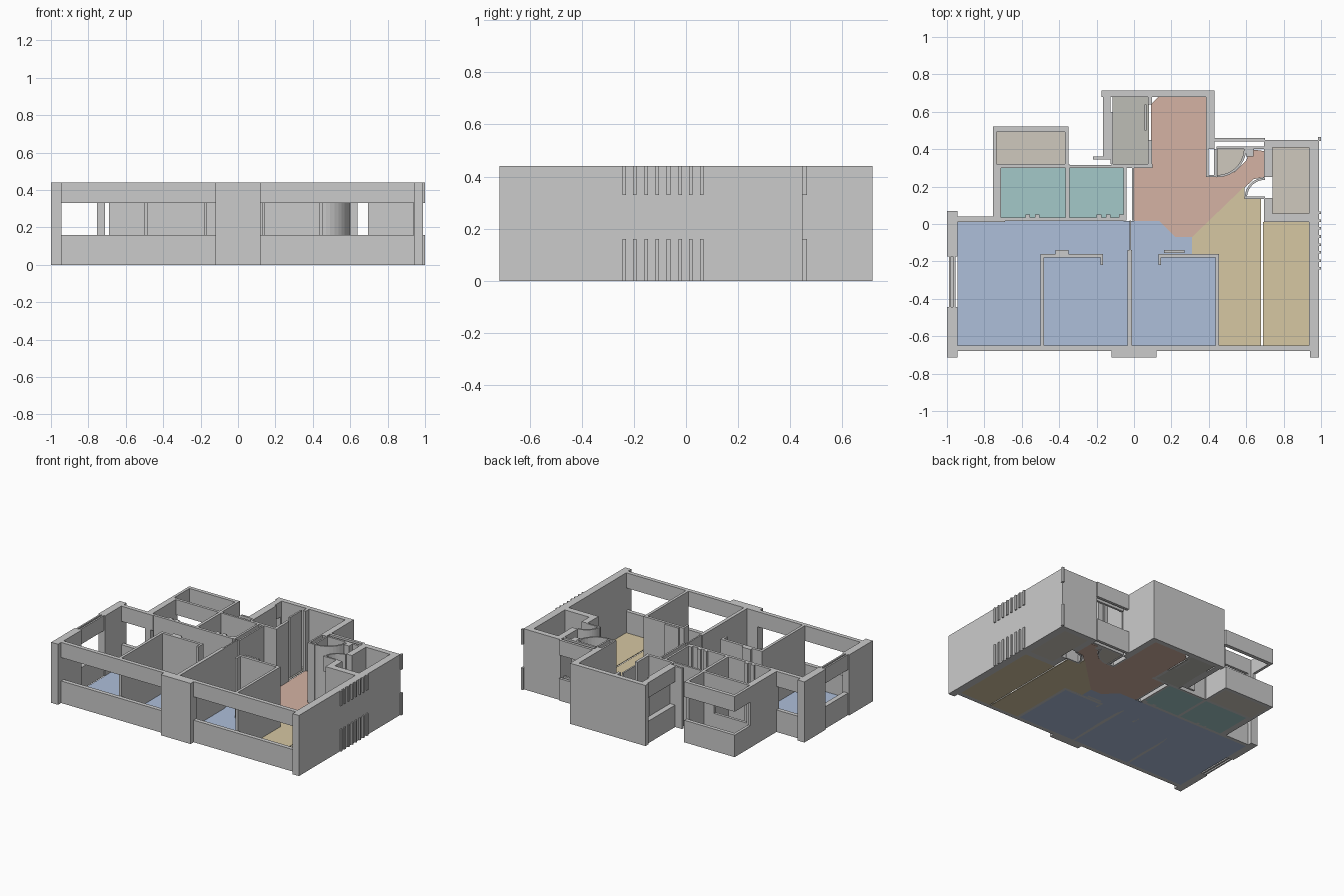
import bpy, bmesh, math

H, SILL, HEAD = 0.44, 0.16, 0.33
FULL = [(0, H)]
BAND = [(0, SILL), (HEAD, H)]      # wall below and above a window strip


def prism(bm, pts, z0, z1):
    """Vertical prism from a plan outline."""
    face = bm.faces.new([bm.verts.new((x, y, z0)) for x, y in pts])
    up = bmesh.ops.extrude_face_region(bm, geom=[face])["geom"]
    for v in up:
        if isinstance(v, bmesh.types.BMVert):
            v.co.z = z1


def make(name, outlines, levels, mat=None):
    bm = bmesh.new()
    for pts in outlines:
        for z0, z1 in levels:
            prism(bm, pts, z0, z1)
    bmesh.ops.recalc_face_normals(bm, faces=bm.faces)
    me = bpy.data.meshes.new(name)
    bm.to_mesh(me)
    bm.free()
    ob = bpy.data.objects.new(name, me)
    bpy.context.collection.objects.link(ob)
    if mat:
        me.materials.append(mat)
    return ob


def rect(x0, x1, y0, y1):
    return [(x0, y0), (x1, y0), (x1, y1), (x0, y1)]


def walls(name, boxes, levels=FULL):
    return make(name, [rect(*b) for b in boxes], levels)


def arc(cx, cy, r, a0, a1, t=0.012, n=10):
    angs = [math.radians(a0 + (a1 - a0) * i / n) for i in range(n + 1)]
    ring = [(cx + r * math.cos(a), cy + r * math.sin(a)) for a in angs]
    return ring + [(cx + (r - t) * math.cos(a), cy + (r - t) * math.sin(a)) for a in reversed(angs)]


def floor(name, outlines, color):
    m = bpy.data.materials.new(name)
    m.diffuse_color = (*color, 1)
    make(name, outlines, [(0, 0.005)], m)


# Outer shell: piers and solid walls
walls("front_piers", [(-1, -0.945, -0.715, -0.65), (-0.12, 0.12, -0.715, -0.65),
                      (0.94, 0.99, -0.715, -0.65)])
walls("left_wall", [(-1, -0.945, -0.65, -0.445), (-1, -0.945, -0.175, 0.07)])
walls("right_wall", [(0.935, 0.99, -0.65, 0.45)])
walls("right_store_walls", [(0.695, 0.74, 0.25, 0.45), (0.695, 0.74, 0.01, 0.14),
                            (0.74, 0.935, 0.41, 0.45), (0.74, 0.935, 0.01, 0.055)])
walls("back_block_walls", [(-0.175, 0.43, 0.68, 0.715), (0.385, 0.43, 0.40, 0.68),
                           (-0.22, -0.125, 0.345, 0.36), (-0.165, -0.125, 0.665, 0.68)])

# Window strips
walls("front_window_bands", [(-0.945, -0.12, -0.68, -0.65), (0.12, 0.94, -0.68, -0.65)], BAND)
walls("left_window_bands", [(-0.99, -0.978, -0.445, -0.175), (-0.967, -0.955, -0.445, -0.175)], BAND)
walls("left_window_ledge", [(-0.99, -0.955, -0.445, -0.175)], [(SILL - 0.01, SILL), (HEAD, HEAD + 0.01)])
walls("rear_left_window_bands", [(-0.945, -0.755, 0.01, 0.04), (-0.71, -0.69, 0.01, 0.035)], BAND)
walls("back_block_window_bands", [(-0.165, -0.125, 0.36, 0.665)], BAND)
walls("entry_window_bands", [(0.43, 0.70, 0.44, 0.46), (0.44, 0.695, 0.40, 0.415)], BAND)

# Raised strips on the right side
strip_y = [-0.237, -0.197, -0.152, -0.11, -0.067, -0.022, 0.018, 0.06]
walls("right_side_strips", [(0.985, 1.0, y - 0.007, y + 0.007) for y in strip_y]
      + [(0.985, 1.0, 0.445, 0.465)], BAND)

# Rear balcony
walls("balcony_bands", [(-0.755, -0.35, 0.493, 0.52), (-0.755, -0.735, 0.34, 0.493),
                        (-0.71, -0.45, 0.30, 0.32)], BAND)
walls("balcony_walls", [(-0.37, -0.35, 0.32, 0.493), (-0.755, -0.735, 0.315, 0.34),
                        (-0.45, -0.345, 0.30, 0.32)])

# Small wet rooms
walls("wet_room_walls", [(-0.755, -0.71, 0.01, 0.32), (-0.365, -0.345, 0.02, 0.30),
                         (-0.345, -0.05, 0.30, 0.315), (-0.055, -0.04, 0.02, 0.30),
                         (-0.012, 0.0, 0.02, 0.30), (-0.69, -0.055, 0.015, 0.035)])
walls("wet_room_door_jambs", [(x, x + 0.025, 0.03, 0.05) for x in (-0.58, -0.53, -0.2, -0.15, -0.08)])

# Bedroom partitions
walls("bedroom_partitions", [(-0.5, -0.48, -0.65, -0.16), (-0.035, -0.01, -0.65, -0.14),
                             (0.435, 0.455, -0.65, -0.16), (-0.5, -0.165, -0.18, -0.16),
                             (0.13, 0.455, -0.18, -0.16), (-0.025, -0.015, -0.14, 0.02)])
walls("bedroom_door_jambs", [(-0.18, -0.165, -0.22, -0.16), (0.13, 0.145, -0.22, -0.16),
                             (-0.42, -0.35, -0.16, -0.14), (0.16, 0.27, -0.155, -0.14)])

# Rear room partitions and shaft by the entry
walls("rear_room_partitions", [(0.075, 0.095, 0.30, 0.45), (0.075, 0.095, 0.64, 0.68),
                               (0.055, 0.067, 0.50, 0.64), (-0.12, 0.10, 0.30, 0.32),
                               (-0.125, -0.112, 0.32, 0.60)])
walls("entry_shaft", [(0.385, 0.44, 0.25, 0.262), (0.385, 0.397, 0.25, 0.40),
                      (0.428, 0.44, 0.25, 0.40), (0.60, 0.64, 0.36, 0.40)])
make("curved_entry_screen", [arc(0.445, 0.405, 0.155, -90, 0)], FULL)
make("curved_door_screen", [arc(0.70, 0.14, 0.108, 90, 180), rect(0.59, 0.70, 0.135, 0.147)], BAND)

# Coloured floors
floor("bedroom_floor", [[(-0.945, 0.015), (0.135, 0.015), (0.22, -0.07), (0.31, -0.07), (0.31, -0.16),
                         (0.455, -0.16), (0.455, -0.65), (-0.945, -0.65)]], (0.42, 0.52, 0.70))
floor("living_floor", [[(0.31, -0.07), (0.59, 0.20), (0.59, 0.14), (0.68, 0.14), (0.68, -0.65),
                        (0.455, -0.65), (0.455, -0.16), (0.31, -0.16)],
                       rect(0.69, 0.935, -0.65, 0.01)], (0.67, 0.57, 0.36))
floor("hall_floor", [[(0.09, 0.64), (0.13, 0.68), (0.385, 0.68), (0.385, 0.25), (0.445, 0.25),
                      (0.54, 0.28), (0.60, 0.34), (0.62, 0.40), (0.695, 0.39), (0.695, 0.25),
                      (0.64, 0.24), (0.31, -0.07), (0.22, -0.07), (0.135, 0.015), (0.0, 0.015),
                      (0.0, 0.30), (0.09, 0.30)]], (0.66, 0.45, 0.37))
floor("wet_room_floor", [rect(-0.71, -0.365, 0.035, 0.30), rect(-0.345, -0.055, 0.035, 0.30)],
      (0.37, 0.58, 0.58))
floor("rear_room_floor", [rect(-0.115, 0.08, 0.32, 0.68)], (0.51, 0.51, 0.47))
pie = [(0.445, 0.405)] + arc(0.445, 0.405, 0.145, -90, 0)[:11]
floor("store_floor", [rect(-0.735, -0.37, 0.32, 0.493), rect(0.74, 0.935, 0.055, 0.41), pie],
      (0.62, 0.58, 0.51))
